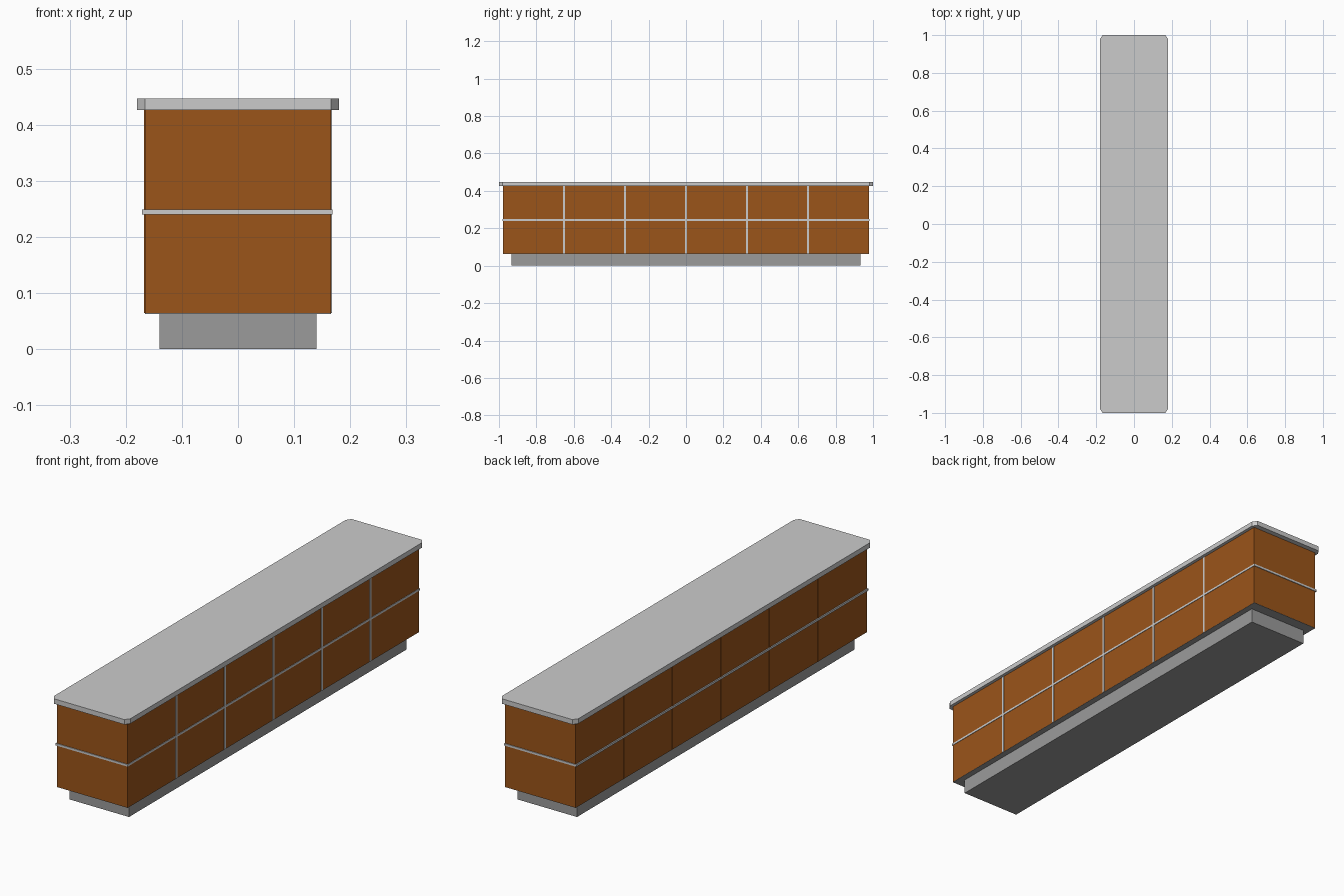
import bpy, bmesh

if "Cube" in bpy.data.objects:
    bpy.data.objects.remove(bpy.data.objects["Cube"])


def material(name, color):
    m = bpy.data.materials.new(name)
    m.diffuse_color = (*color, 1)
    m.use_nodes = True
    m.node_tree.nodes["Principled BSDF"].inputs["Base Color"].default_value = m.diffuse_color
    return m


def prism(name, outline, z0, z1, mat=None):
    bm = bmesh.new()
    face = bm.faces.new([bm.verts.new((x, y, z0)) for x, y in outline])
    top = bmesh.ops.extrude_face_region(bm, geom=[face])["geom"]
    bmesh.ops.translate(bm, vec=(0, 0, z1 - z0),
                        verts=[v for v in top if isinstance(v, bmesh.types.BMVert)])
    bmesh.ops.recalc_face_normals(bm, faces=bm.faces)
    me = bpy.data.meshes.new(name)
    bm.to_mesh(me)
    bm.free()
    ob = bpy.data.objects.new(name, me)
    bpy.context.collection.objects.link(ob)
    if mat:
        me.materials.append(mat)
    return ob


def box(name, x0, x1, y0, y1, z0, z1, mat=None):
    return prism(name, [(x0, y0), (x1, y0), (x1, y1), (x0, y1)], z0, z1, mat)


wood = material("wood", (0.33, 0.09, 0.01))
dark = material("dark_grey", (0.33, 0.33, 0.33))

# Recessed plinth, cabinet body and its grey underside
box("plinth", -0.14, 0.14, -0.932, 0.932, 0, 0.064, dark)
box("underside_panel", -0.166, 0.166, -0.978, 0.978, 0.063, 0.064, dark)
box("cabinet_body", -0.166, 0.166, -0.978, 0.978, 0.064, 0.426, wood)

# Worktop with clipped corners
X, Y, cx, cy = 0.18, 1.0, 0.014, 0.02
prism("worktop", [(-X + cx, -Y), (X - cx, -Y), (X, -Y + cy), (X, Y - cy),
                  (X - cx, Y), (-X + cx, Y), (-X, Y - cy), (-X, -Y + cy)], 0.426, 0.447)

# Horizontal trim band wrapping the body
box("trim_band", -0.171, 0.168, -0.981, 0.981, 0.24, 0.249)

# Vertical trims: grey on the right side, wood on the left
for i in range(-2, 3):
    y = i * 0.326
    box("right_trim", 0.16, 0.1678, y - 0.005, y + 0.005, 0.064, 0.426)
    box("left_trim", -0.1675, -0.16, y - 0.005, y + 0.005, 0.064, 0.426, wood)
